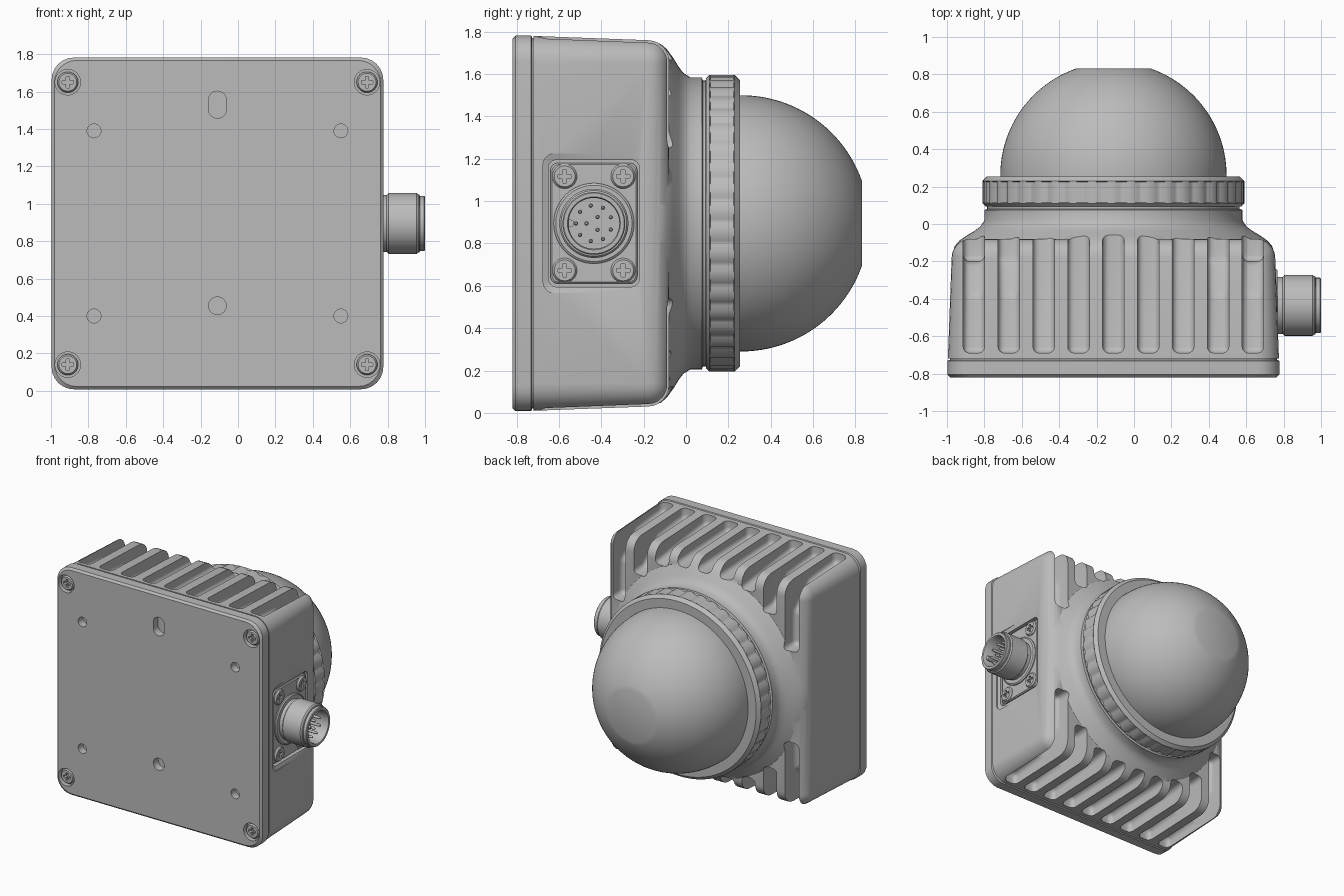
import bpy, bmesh, math
from math import sin, cos, pi, sqrt

if "Cube" in bpy.data.objects:
    bpy.data.objects.remove(bpy.data.objects["Cube"])

CX, CZ = -0.11, 0.895      # axis of the housing and dome
PORT_Y = -0.435            # axis of the side connector

grey = bpy.data.materials.new("light_grey")
grey.use_nodes = True
grey.diffuse_color = (0.5, 0.5, 0.5, 1)
grey.node_tree.nodes["Principled BSDF"].inputs["Base Color"].default_value = (0.5, 0.5, 0.5, 1)


# Mappings from (u, v, height) to world space
def housing(u, v, h):
    return (CX + u, h, CZ + v)


def along_y(u, v, h):
    return (u, h, v)


def along_x(u, v, h):
    return (h, u, v)


def port(u, v, h):
    return (h, PORT_Y + u, CZ + v)


def circle(r, h, seg=64, x=0, y=0):
    return [(x + r * cos(2 * pi * i / seg), y + r * sin(2 * pi * i / seg), h) for i in range(seg)]


def rrect(a, b, rad, h, x=0, y=0, n=6):
    pts = []
    for q, (sx, sy) in enumerate([(1, 1), (-1, 1), (-1, -1), (1, -1)]):
        for i in range(n + 1):
            t = (q + i / n) * pi / 2
            pts.append((x + sx * (a - rad) + rad * cos(t), y + sy * (b - rad) + rad * sin(t), h))
    return pts


def loft(name, rings, to=housing, bevel=0):
    """Skin a stack of equal-length rings and cap both ends."""
    bm = bmesh.new()
    rows = [[bm.verts.new(to(*p)) for p in ring] for ring in rings]
    n = len(rows[0])
    for a, b in zip(rows, rows[1:]):
        for i in range(n):
            j = (i + 1) % n
            bm.faces.new((a[i], a[j], b[j], b[i]))
    bm.faces.new(rows[0])
    bm.faces.new(rows[-1])
    bmesh.ops.recalc_face_normals(bm, faces=bm.faces)
    if bevel:
        bmesh.ops.bevel(bm, geom=list(bm.edges), offset=bevel, segments=4, profile=0.5,
                        affect='EDGES', clamp_overlap=True)
    me = bpy.data.meshes.new(name)
    bm.to_mesh(me)
    bm.free()
    me.materials.append(grey)
    ob = bpy.data.objects.new(name, me)
    bpy.context.scene.collection.objects.link(ob)
    return ob


def turned(name, profile, to=housing, seg=64, x=0, y=0):
    return loft(name, [circle(r, h, seg, x, y) for r, h in profile], to)


def carve(target, cutters, op='DIFFERENCE'):
    for c in cutters:
        c.hide_render = True
        m = target.modifiers.new("cut", 'BOOLEAN')
        m.operation, m.object, m.solver = op, c, 'EXACT'
    deps = bpy.context.evaluated_depsgraph_get()
    me = bpy.data.meshes.new_from_object(target.evaluated_get(deps))
    target.modifiers.clear()
    target.data = me
    for c in cutters:
        bpy.data.objects.remove(c)


def screw(name, u, v, top, into, to, r):
    """Pan head with a cross recess; 'into' is the direction into the part."""
    head = turned(name, [(r, top + into * 0.05), (r, top + into * 0.012), (r * 0.85, top)], to, 32, u, v)
    arms = [loft("arm", [rrect(a, b, 0.004, top + into * d, u, v, 2) for d in (-0.02, 0.025)], to)
            for a, b in ((r * 0.55, r * 0.16), (r * 0.16, r * 0.55))]
    carve(head, arms)


# Finned housing: drafted box with a rounded rear edge, blended into a round neck
fillet = [(0.765 + 0.1 * cos(t * pi / 12), -0.18 + 0.1 * sin(t * pi / 12)) for t in range(7)]
body_rows = [(0.875, -0.74), (0.875, -0.72), (0.885, -0.72)] + fillet
body = loft("finned_housing", [rrect(s, s, max(0.13 - (0.885 - s), 0.03), h) for s, h in body_rows])
neck = turned("neck", [(0.86, -0.22), (0.862, -0.17), (0.85, -0.12), (0.825, -0.09), (0.785, -0.062),
                       (0.74, -0.035), (0.71, -0.012), (0.69, 0.02), (0.69, 0.075), (0.675, 0.08),
                       (0.675, 0.12)], seg=128)
carve(body, [neck], 'UNION')

# Cooling grooves along the top and bottom, ending around the neck
grooves = []
for i in range(-4, 5):
    dx = i * 0.1865
    inner = max(abs(dx) - 0.0575, 0)
    end = sqrt(0.775 ** 2 - inner ** 2)
    path = [(-0.69, 1.05), (-0.69, 0.8)]
    if end < 0.68:
        path += [(-0.38, 0.775), (-0.2, 0.61)]
    if end < 0.5:
        path.append((-0.2, end))
    path += [(0.09, end), (0.09, 1.05)]
    for s in (1, -1):
        rings = [[(y, CZ + s * z, CX + dx + w) for y, z in path] for w in (-0.0575, 0.0575)]
        grooves.append(loft("groove", rings, along_x, 0.035))
carve(body, grooves)

# Stepped pocket for the side connector
carve(body, [loft("pocket", [rrect(0.215, 0.3, 0.04, 0.725), rrect(0.215, 0.3, 0.04, 0.755),
                             rrect(0.24, 0.33, 0.055, 0.765), rrect(0.24, 0.33, 0.055, 0.85)], port)])

# Flat mounting plate with screw seats, holes and a slot
plate = loft("mounting_plate", [rrect(s, s, 0.12, h) for s, h in
                                [(0.872, -0.82), (0.887, -0.805), (0.887, -0.732), (0.88, -0.727)]])
corners = [(x, z) for x in (-0.91, 0.69) for z in (0.14, 1.65)]
holes = [(x, z, 0.037) for x in (-0.77, 0.55) for z in (0.4, 1.39)] + [(CX, 0.455, 0.047)]
cuts = [turned("seat", [(0.068, -0.9), (0.068, -0.78)], along_y, 32, x, z) for x, z in corners]
cuts += [turned("hole", [(r, -0.9), (r, -0.76)], along_y, 32, x, z) for x, z, r in holes]
cuts.append(loft("slot", [rrect(0.048, 0.072, 0.047, h, CX, 1.53) for h in (-0.9, -0.76)], along_y))
carve(plate, cuts)
for x, z in corners:
    screw("plate_screw", x, z, -0.812, 1, along_y, 0.056)

# Knurled clamp ring
ring_rows = []
for r, h, notch in [(0.66, 0.09, 0), (0.685, 0.095, 0), (0.7, 0.11, 0), (0.7, 0.115, 1),
                    (0.7, 0.225, 1), (0.7, 0.23, 0), (0.675, 0.255, 0), (0.6, 0.255, 0)]:
    pts = circle(1, h, 210)
    ring_rows.append([(u * k, v * k, h) for i, (u, v, h) in enumerate(pts)
                      for k in [r - 0.012 * notch * (i % 5 < 2)]])
loft("clamp_ring", ring_rows)

# Dome with a flat tip
R, steps = 0.605, 24
tip = math.acos(0.2 / R)
turned("dome", [(R, 0.2)] + [(R * cos(tip * i / steps), 0.26 + R * sin(tip * i / steps))
                             for i in range(steps + 1)], seg=128)

# Connector flange, barrel, pins and key
loft("connector_flange", [rrect(s, s + 0.08, 0.035, h) for s, h in
                          [(0.205, 0.7), (0.205, 0.745), (0.198, 0.752)]], port)
turned("connector_collar", [(0.19, 0.74), (0.19, 0.76), (0.18, 0.768)], port)
turned("connector_barrel", [(0.152, 0.75), (0.152, 0.795), (0.163, 0.805), (0.163, 0.955), (0.155, 0.965),
                            (0.155, 0.97), (0.148, 0.972), (0.148, 0.995), (0.143, 1.0),
                            (0.125, 1.0), (0.12, 0.99), (0.12, 0.86)], port)
for count, rad in ((9, 0.085), (3, 0.035)):
    for i in range(count):
        t = 2 * pi * (i + 0.5) / count
        turned("pin", [(0.01, 0.85), (0.01, 0.95), (0.005, 0.96)], port, 12, rad * cos(t), rad * sin(t))
turned("key", [(0.018, 0.85), (0.018, 0.97)], port, 16, -0.112, 0)
for u in (-0.138, 0.138):
    for v in (-0.222, 0.222):
        screw("connector_screw", u, v, 0.768, -1, port, 0.058)

# Smooth shading with crisp edges
bpy.ops.object.select_all(action='DESELECT')
for ob in bpy.context.scene.objects:
    if ob.type == 'MESH':
        ob.select_set(True)
        bpy.context.view_layer.objects.active = ob
bpy.ops.object.shade_smooth_by_angle(angle=math.radians(32))
